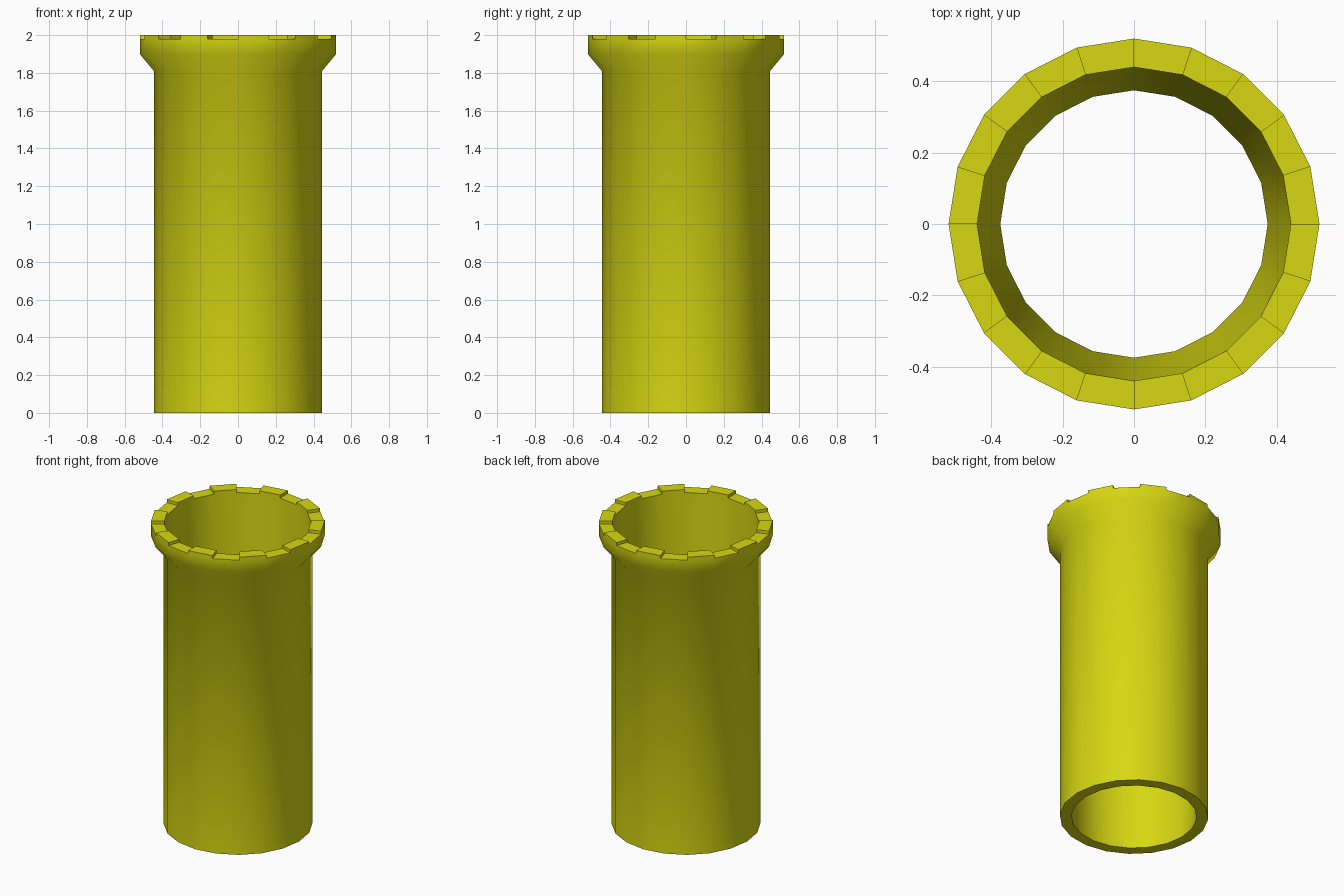
import bpy, bmesh
from math import cos, sin, tau, radians

if "Cube" in bpy.data.objects:
    bpy.data.objects.remove(bpy.data.objects["Cube"], do_unlink=True)

SIDES = 20
FLOOR, TOP = 1.98, 2.0

# Closed wall section as (radius, height): outer wall, flared rim, tapered bore
section = [(0.445, 0), (0.445, 1.81), (0.52, 1.9), (0.52, FLOOR), (0.44, FLOOR), (0.375, 0)]
RIM = 3  # section edge that forms the top of the rim

yellow = bpy.data.materials.new("yellow")
yellow.use_nodes = True
colour = (0.68, 0.68, 0.006, 1)
yellow.diffuse_color = colour
yellow.node_tree.nodes["Principled BSDF"].inputs["Base Color"].default_value = colour

# Hollow tower wall
bm = bmesh.new()
rings = []
for i in range(SIDES):
    a = tau * i / SIDES
    rings.append([bm.verts.new((r * cos(a), r * sin(a), z)) for r, z in section])

merlon_faces = []
for i in range(SIDES):
    here, there = rings[i], rings[(i + 1) % SIDES]
    for k in range(len(section)):
        n = (k + 1) % len(section)
        face = bm.faces.new((here[k], there[k], there[n], here[n]))
        if k == RIM and i % 2:
            merlon_faces.append(face)

# Battlements: raise every second rim face
raised = bmesh.ops.extrude_discrete_faces(bm, faces=merlon_faces)["faces"]
for face in raised:
    for v in face.verts:
        v.co.z = TOP
bmesh.ops.recalc_face_normals(bm, faces=bm.faces)

mesh = bpy.data.meshes.new("tower_wall")
bm.to_mesh(mesh)
bm.free()
mesh.materials.append(yellow)
tower = bpy.data.objects.new("tower_wall", mesh)
bpy.context.collection.objects.link(tower)

# Smooth round wall, crisp rim and battlements
bpy.ops.object.select_all(action="DESELECT")
tower.select_set(True)
bpy.context.view_layer.objects.active = tower
bpy.ops.object.shade_smooth_by_angle(angle=radians(45))
